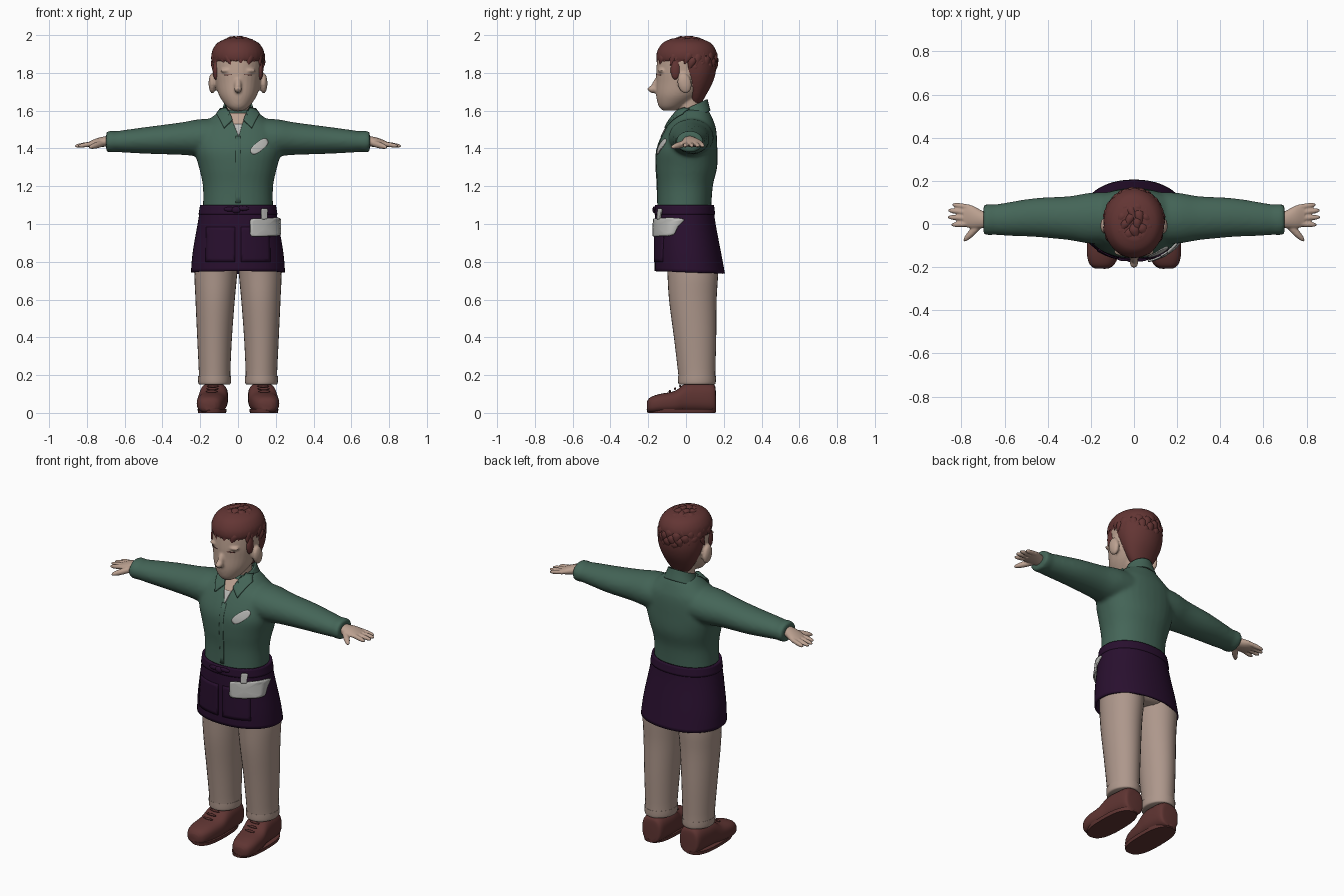
import bpy, bmesh, math, random
from mathutils import Vector, Matrix
from mathutils.bvhtree import BVHTree

if "Cube" in bpy.data.objects:
    bpy.data.objects.remove(bpy.data.objects["Cube"])

random.seed(4)


def material(name, rgb):
    m = bpy.data.materials.new(name)
    m.diffuse_color = (*rgb, 1)
    m.use_nodes = True
    m.node_tree.nodes["Principled BSDF"].inputs["Base Color"].default_value = m.diffuse_color
    return m


SKIN = material("skin", (0.50, 0.355, 0.28))
HAIR = material("auburn hair", (0.125, 0.036, 0.034))
SHIRT = material("green cloth", (0.058, 0.13, 0.096))
APRON = material("dark plum cloth", (0.022, 0.005, 0.028))
PANTS = material("beige cloth", (0.42, 0.31, 0.26))
LEATHER = material("brown leather", (0.115, 0.035, 0.032))
GREY = material("light grey", (0.50, 0.50, 0.48))


def spow(v, p):
    return math.copysign(abs(v) ** (2 / p), v)


def smooth_rows(rows, k):
    """Catmull-Rom interpolation of section rows."""
    out = []
    for i in range(len(rows) - 1):
        a, b = rows[max(i - 1, 0)], rows[i]
        c, d = rows[i + 1], rows[min(i + 2, len(rows) - 1)]
        for s in range(k):
            t = s / k
            out.append([0.5 * (2 * q + (r - p) * t + (2 * p - 5 * q + 4 * r - u) * t * t
                               + (3 * q - p - 3 * r + u) * t ** 3)
                        for p, q, r, u in zip(a, b, c, d)])
    return out + [list(rows[-1])]


def loft(bm, rows, axis="z", n=32, power=2.0, k=4, cap=True, mtx=None):
    """Skin rounded sections: each row is position, centre a, centre b, radius a, radius b."""
    rings = []
    for c, a, b, ra, rb in smooth_rows(rows, k):
        ring = []
        for i in range(n):
            t = 2 * math.pi * i / n
            u, v = a + ra * spow(math.cos(t), power), b + rb * spow(math.sin(t), power)
            p = Vector({"z": (u, v, c), "x": (c, u, v), "y": (u, c, v)}[axis])
            ring.append(bm.verts.new(mtx @ p if mtx else p))
        rings.append(ring)
    for r, s in zip(rings, rings[1:]):
        for i in range(n):
            j = (i + 1) % n
            bm.faces.new((r[i], r[j], s[j], s[i]))
    if cap:
        bm.faces.new(rings[0])
        bm.faces.new(rings[-1])


def ball(bm, loc, scale, rot=0.0):
    m = Matrix.Translation(loc) @ Matrix.Rotation(rot, 4, "X") @ Matrix.Diagonal((*scale, 1))
    bmesh.ops.create_uvsphere(bm, u_segments=20, v_segments=12, radius=1, matrix=m)


def limb(bm, p, q, r0, r1):
    """Rounded finger from p to q."""
    p, q = Vector(p), Vector(q)
    d = q - p
    m = Matrix.Translation(p) @ d.to_track_quat("Z", "Y").to_matrix().to_4x4()
    L = d.length
    loft(bm, [(0, 0, 0, r0, r0), (L * 0.5, 0, 0, r0, r0), (L * 0.85, 0, 0, r1, r1),
              (L, 0, 0, r1 * 0.4, r1 * 0.4)], n=12, mtx=m)


def finish(name, bm, mat, mirror=False, voxel=0, smooth=0, solid=0, angle=40):
    bmesh.ops.recalc_face_normals(bm, faces=bm.faces)
    me = bpy.data.meshes.new(name)
    bm.to_mesh(me)
    bm.free()
    me.materials.append(mat)
    ob = bpy.data.objects.new(name, me)
    bpy.context.collection.objects.link(ob)
    bpy.ops.object.select_all(action="DESELECT")
    ob.select_set(True)
    bpy.context.view_layer.objects.active = ob
    bpy.ops.object.shade_smooth_by_angle(angle=math.radians(angle))
    if mirror:
        ob.modifiers.new("mirror", "MIRROR").use_mirror_merge = False
    if voxel:
        r = ob.modifiers.new("blend", "REMESH")
        r.mode, r.voxel_size, r.use_smooth_shade = "VOXEL", voxel, True
    if smooth:
        s = ob.modifiers.new("relax", "SMOOTH")
        s.factor, s.iterations = 0.5, smooth
    if solid:
        s = ob.modifiers.new("thickness", "SOLIDIFY")
        s.thickness, s.offset = solid, -1
    return ob


def oval(x, z, rx, rz, rot=0.0, power=2.0, n=40):
    c, s, pts = math.cos(rot), math.sin(rot), []
    for i in range(n):
        t = 2 * math.pi * i / n
        u, v = rx * spow(math.cos(t), power), rz * spow(math.sin(t), power)
        pts.append((x + u * c - v * s, z + u * s + v * c))
    return pts


def patch(name, target, outline, mat, lift=0.005, thick=0.008, mirror=False):
    """Thin plate with the given front outline, draped over the front of the target."""
    tree = BVHTree.FromObject(target, bpy.context.evaluated_depsgraph_get())
    pts = [Vector(p).lerp(Vector(q), i / 5) for p, q in zip(outline, outline[1:] + outline[:1])
           for i in range(5 if len(outline) < 12 else 1)]
    mid = sum(pts, Vector((0, 0))) / len(pts)
    bm, rings = bmesh.new(), []

    def drape(p):
        hit = tree.ray_cast(Vector((p.x, -1, p.y)), Vector((0, 1, 0)))
        if hit[0] is None:
            hit = tree.find_nearest(Vector((p.x, -0.1, p.y)))
        return bm.verts.new(hit[0] + hit[1] * lift)

    for r in range(1, 6):
        rings.append([drape(mid.lerp(p, r / 5)) for p in pts])
    core, n = drape(mid), len(pts)
    for i in range(n):
        j = (i + 1) % n
        bm.faces.new((core, rings[0][i], rings[0][j]))
        for a, b in zip(rings, rings[1:]):
            bm.faces.new((a[i], b[i], b[j], a[j]))
    bm.normal_update()
    ob = finish(name, bm, mat, mirror, solid=thick)
    if sum(f.normal.y for f in ob.data.polygons) > 0:
        ob.data.flip_normals()
    return ob


# Shirt: torso and sleeves blended into one skin
bm = bmesh.new()
loft(bm, [(1.07, 0, -.01, .186, .143), (1.2, 0, -.005, .186, .147), (1.3, 0, .003, .207, .162),
          (1.4, 0, .006, .232, .160), (1.5, 0, .025, .215, .135), (1.56, 0, .035, .145, .105),
          (1.605, 0, .04, .088, .078)], power=2.2)
for s in (1, -1):
    loft(bm, [(s * x, *r) for x, *r in [
        (.05, .03, 1.46, .12, .10), (.2, .027, 1.457, .118, .098), (.3, .027, 1.452, .102, .086),
        (.46, .03, 1.444, .09, .073), (.6, .022, 1.438, .076, .06), (.655, .02, 1.436, .07, .054),
        (.665, .02, 1.436, .073, .058), (.698, .02, 1.436, .07, .055)]], "x")
shirt = finish("shirt", bm, SHIRT, voxel=.011, smooth=6)

# Standing collar, lower at the front
bm = bmesh.new()
loft(bm, [(1.56, 0, .04, .105, .09), (1.60, 0, .04, .086, .08), (1.628, 0, .042, .076, .072)], cap=False)
for v in bm.verts:
    v.co.z += (v.co.y - .04) * .45
finish("collar", bm, SHIRT, solid=.01)

# Neck, head, nose and ears
bm = bmesh.new()
loft(bm, [(1.50, 0, .03, .068, .068), (1.6, 0, .025, .062, .065), (1.7, 0, .02, .065, .07)])
loft(bm, [(1.600, 0, -.09, .028, .032), (1.625, 0, -.075, .062, .070), (1.68, 0, -.042, .100, .116),
          (1.75, 0, -.012, .120, .146), (1.82, 0, -.002, .130, .155), (1.9, 0, .005, .128, .15),
          (1.96, 0, 0, .085, .1)])
ball(bm, (0, -.160, 1.738), (.018, .020, .052), -.42)
ball(bm, (0, -.176, 1.714), (.021, .028, .018))
for s in (1, -1):
    ball(bm, (s * .136, -.008, 1.745), (.020, .037, .055), .2)
    ball(bm, (s * .052, -.128, 1.812), (.042, .022, .013))
head = finish("head", bm, SKIN, voxel=.007, smooth=3)

# Hair: solid mass with overlapping swept locks
bm = bmesh.new()
loft(bm, [(1.635, 0, .05, .05, .03), (1.68, 0, .055, .085, .05), (1.75, 0, .052, .118, .09),
          (1.82, 0, .045, .135, .115), (1.9, 0, .03, .135, .125), (1.94, 0, .02, .11, .11)])
loft(bm, [(1.855, 0, .0, .128, .150), (1.88, 0, .002, .140, .160), (1.92, 0, .004, .136, .155),
          (1.96, 0, .004, .108, .126), (1.982, 0, .0, .06, .075)])
for s in (1, -1):
    ball(bm, (s * .117, -.055, 1.815), (.018, .028, .055))
finish("hair_base", bm, HAIR, voxel=.009, smooth=3)
bm = bmesh.new()
crown, centre = Vector((0, .45, .9)).normalized(), Vector((0, .006, 1.862))
for i in range(150):
    z, a = 1 - 2 * (i + .5) / 150, i * 2.39996
    d = Vector((math.cos(a) * math.sqrt(1 - z * z), math.sin(a) * math.sqrt(1 - z * z), z))
    if d.z < -.35 or (d.y < .15 and d.z < .12):
        continue
    p = centre + Vector((d.x * .131, d.y * .150, d.z * .119))
    t = d - crown + Vector((random.uniform(-.3, .3), -.25 * max(d.z, 0), 0))
    t = (t - d * t.dot(d)).normalized()
    m = Matrix((t, d.cross(t), d)).transposed().to_4x4()
    m.translation = p
    w, tip = random.uniform(.018, .026), random.uniform(-.004, .012)
    loft(bm, [(-.035, 0, -.006, .005, .004), (-.012, 0, .003, w, .013), (.018, 0, .002, w * .8, .011),
              (.05, .006, tip - .006, .002, .002)], "x", n=8, k=2, mtx=m)
for v in bm.verts:
    v.co.z = min(v.co.z, 2.0)
finish("hair_locks", bm, HAIR, angle=50)

# Hands: palm, four fingers and a thumb
bm = bmesh.new()
loft(bm, [(.66, .02, 1.437, .036, .03), (.70, .02, 1.437, .04, .028), (.75, .033, 1.43, .053, .023),
          (.79, .038, 1.421, .05, .014)], "x")
for y0, x1, y1 in ((.078, .842, .090), (.052, .862, .064), (.026, .864, .032), (.0, .846, -.004)):
    limb(bm, (.765, y0, 1.426), (x1, y1, 1.412), .0125, .010)
limb(bm, (.715, -.002, 1.428), (.788, -.078, 1.405), .017, .0115)
finish("hands", bm, SKIN, mirror=True, voxel=.005, smooth=2)

# Trousers with turned-up cuffs
bm = bmesh.new()
loft(bm, [(.150, .124, .058, .078, .092), (.158, .124, .058, .086, .099), (.195, .124, .058, .087, .100),
          (.205, .124, .057, .083, .098), (.4, .124, .048, .092, .112), (.6, .121, .036, .104, .126),
          (.76, .116, .035, .113, .135), (.9, .10, .02, .10, .135)])
finish("trouser_legs", bm, PANTS, mirror=True)
bm = bmesh.new()
loft(bm, [(.75, 0, .035, .10, .10), (.80, 0, .03, .2, .14), (1.05, 0, -.005, .18, .14)])
finish("trouser_seat", bm, PANTS)

# Apron wrapped round the hips, with waistband and pockets
bm = bmesh.new()
loft(bm, [(.745, 0, .02, .249, .186), (.85, 0, .01, .240, .176), (1.0, 0, -.004, .214, .161),
          (1.098, 0, -.008, .197, .152)], n=48, power=2.15, cap=False)
for v in bm.verts:
    v.co.z -= v.co.y * .03 * (1.1 - v.co.z) / .35
apron = finish("apron", bm, APRON, solid=.012)
bm = bmesh.new()
loft(bm, [(1.05, 0, -.006, .209, .161), (1.1, 0, -.008, .201, .156)], n=48, power=2.15, cap=False)
finish("waistband", bm, APRON, solid=.014)
patch("apron_pockets", apron, [(.015, .80), (.17, .80), (.165, .985), (.015, .985)], APRON, mirror=True)
bm = bmesh.new()
ball(bm, (-.01, -.166, 1.075), (.024, .012, .018))
ball(bm, (.025, -.165, 1.082), (.035, .009, .012))
ball(bm, (-.045, -.163, 1.078), (.03, .009, .012))
finish("apron_knot", bm, APRON)

# Hip card with its clip
patch("hip_card", apron, oval(.137, .982, .075, .048, .03, 9), GREY, .017)
patch("card_clip", apron, oval(.132, 1.052, .015, .028, 0, 6), GREY, .017)

# Open neck, undershirt, collar points, placket and chest patch
patch("open_neck", shirt, [(-.045, 1.585), (.045, 1.585), (.012, 1.50), (-.012, 1.50)], SKIN, .004, .006)
patch("undershirt", shirt, [(-.022, 1.525), (.022, 1.525), (.004, 1.462)], GREY, .006, .006)
patch("collar_points", shirt, [(.05, 1.605), (.088, 1.60), (.108, 1.575), (.072, 1.502), (.028, 1.545)],
      SHIRT, .015, .009, mirror=True)
patch("placket", shirt, [(-.013, 1.11), (.013, 1.11), (.013, 1.465), (-.013, 1.465)], SHIRT, .003, .005)
patch("chest_patch", shirt, oval(.112, 1.41, .054, .023, .68, 2.6), GREY, .004, .006)

# Eyes: thin lash lines
patch("lash_lines", head, oval(.052, 1.79, .022, .0025, -.05), LEATHER, .002, .003, mirror=True)

# Shoes with flat soles and laces
bm = bmesh.new()
loft(bm, [(.158, .125, .060, .040, .055), (.143, .125, .078, .064, .076), (.05, .127, .082, .074, .080),
          (-.005, .13, .078, .076, .076), (-.06, .137, .058, .078, .058), (-.14, .146, .050, .072, .050),
          (-.188, .150, .042, .055, .041), (-.206, .151, .038, .03, .024)], "y", power=2.6)
for v in bm.verts:
    v.co.z = max(v.co.z, .004)
finish("shoes", bm, LEATHER, mirror=True)
bm = bmesh.new()
loft(bm, [(0, .137, -.024, .074, .180), (.02, .137, -.024, .077, .184)], power=2.6, k=1)
finish("soles", bm, LEATHER, mirror=True)
bm = bmesh.new()
for i in range(3):
    ball(bm, (.133 + .003 * i, -.03 - .028 * i, .142 - .014 * i), (.032, .006, .007))
finish("laces", bm, LEATHER, mirror=True)
